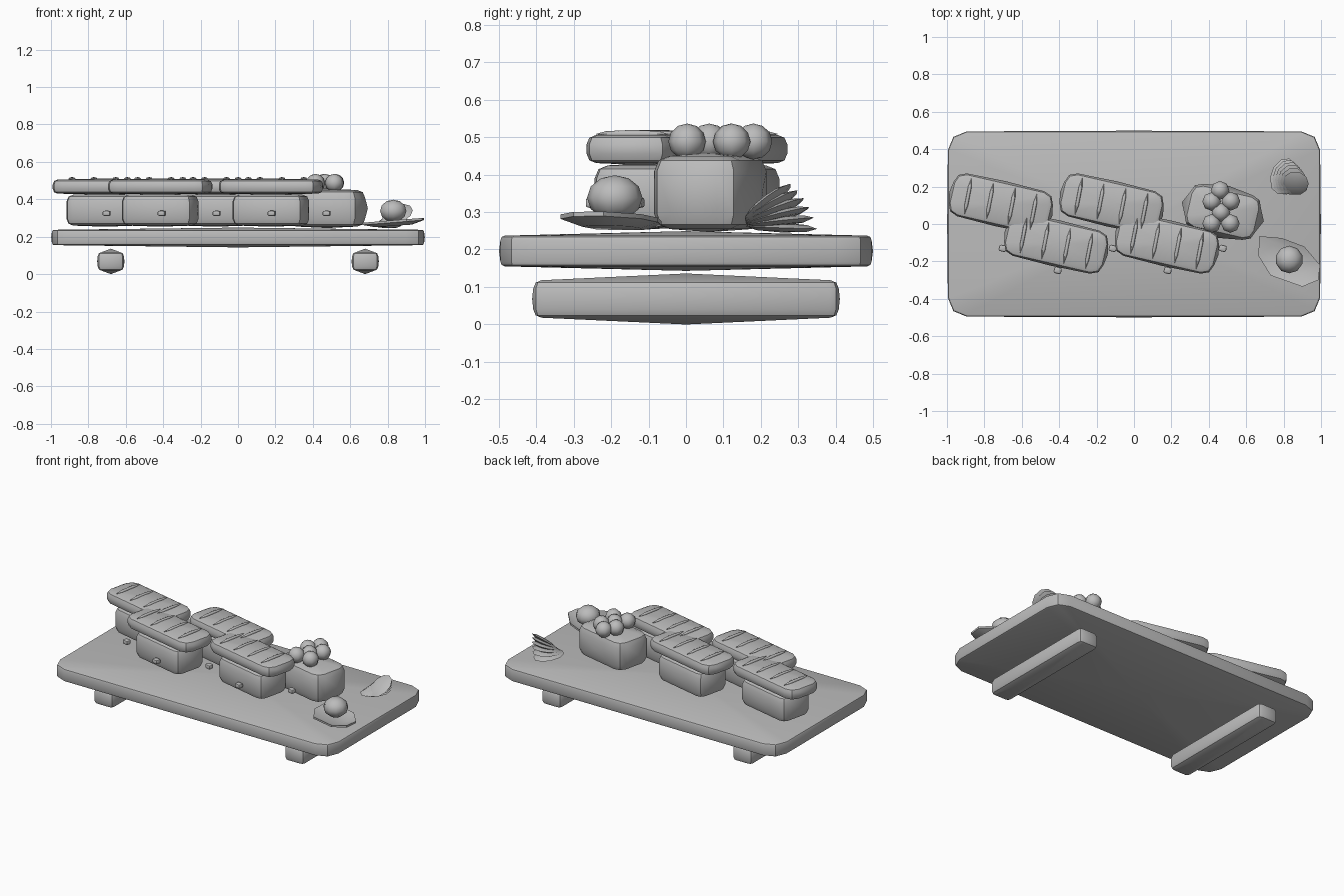
import bpy
import bmesh
from math import radians, cos, sin, pi
from mathutils import Matrix, Vector

if "Cube" in bpy.data.objects:
    bpy.data.objects.remove(bpy.data.objects["Cube"])

grey = bpy.data.materials.new("plain_grey")
grey.use_nodes = True
grey.diffuse_color = (0.5, 0.5, 0.5, 1)
grey.node_tree.nodes["Principled BSDF"].inputs["Base Color"].default_value = (0.5, 0.5, 0.5, 1)

TURN = radians(-13)


def finish(name, bm, matrix, smooth=40):
    bm.normal_update()
    mesh = bpy.data.meshes.new(name)
    bm.to_mesh(mesh)
    bm.free()
    mesh.materials.append(grey)
    mesh.shade_smooth()
    mesh.set_sharp_from_angle(angle=radians(smooth))
    obj = bpy.data.objects.new(name, mesh)
    obj.matrix_world = matrix
    bpy.context.scene.collection.objects.link(obj)
    return obj


def place(loc, turn=0.0):
    return Matrix.Translation(loc) @ Matrix.Rotation(turn, 4, "Z")


def puffed_box(name, size, loc, corner, edge, puff, turn=0.0):
    """Rounded box whose flat faces rise to a point; puff gives the rise per axis."""
    bm = bmesh.new()
    bmesh.ops.create_cube(bm, size=1, matrix=Matrix.Diagonal((*size, 1)))
    upright = [e for e in bm.edges if abs(e.verts[0].co.z - e.verts[1].co.z) > 1e-4]
    bmesh.ops.bevel(bm, geom=upright, offset=corner, segments=2, profile=0.5, affect="EDGES")
    bm.normal_update()
    rim = [e for e in bm.edges
           if abs(abs(e.link_faces[0].normal.z) - abs(e.link_faces[1].normal.z)) > 0.5]
    bmesh.ops.bevel(bm, geom=rim, offset=edge, segments=2, profile=0.5, affect="EDGES")
    bm.normal_update()
    for axis in range(3):
        flat = [f for f in bm.faces if abs(f.normal[axis]) > 0.999]
        bmesh.ops.poke(bm, faces=flat, offset=puff[axis])
        bm.normal_update()
    return finish(name, bm, place(loc, turn))


def ball(name, loc, radii, segments=8, rings=6, rotation=None):
    bm = bmesh.new()
    bmesh.ops.create_uvsphere(bm, u_segments=segments, v_segments=rings, radius=1)
    matrix = Matrix.Translation(loc) @ (rotation or Matrix()) @ Matrix.Diagonal((*radii, 1))
    bm.transform(matrix)
    return finish(name, bm, Matrix(), 60)


# Serving board and its two feet
puffed_box("board", (1.99, 0.99, 0.082), (0, 0, 0.196), 0.1, 0.012, (0.004, 0.004, 0.012))
for side, x in (("right", -0.68), ("left", 0.68)):
    puffed_box(side + "_foot", (0.14, 0.815, 0.1), (x, 0, 0.068), 0.025, 0.022,
               (0.003, 0.003, 0.018))

# Four topped rice blocks in a zigzag, each with a grilled slab
for i in range(4):
    x = -0.712 + 0.296 * i
    y = 0.108 if i % 2 == 0 else -0.103
    puffed_box(f"rice_block_{i + 1}", (0.39, 0.22, 0.165), (x, y, 0.342), 0.045, 0.035,
               (0.01, 0.01, 0.006), TURN)
    puffed_box(f"topping_slab_{i + 1}", (0.545, 0.235, 0.075), (x, y, 0.468), 0.06, 0.025,
               (0.01, 0.006, 0.006), TURN)
    for k in range(4):
        spot = place((x, y, 0), TURN) @ Vector((-0.18 + 0.12 * k, 0, 0.508))
        ball(f"grill_mark_{i + 1}_{k + 1}", spot, (0.011, 0.1, 0.011), 6, 4,
             Matrix.Rotation(TURN + radians(2), 4, "Z"))

# Taller rice block with a cluster of roe
puffed_box("tall_rice_block", (0.39, 0.245, 0.195), (0.475, 0.065, 0.352), 0.06, 0.04,
           (0.03, 0.02, 0.008), TURN)
for n, (x, y) in enumerate([(0.46, 0.18), (0.415, 0.12), (0.518, 0.122),
                            (0.465, 0.062), (0.415, 0.003), (0.515, 0.003)]):
    ball(f"roe_{n + 1}", (x, y, 0.488), (0.05, 0.05, 0.048))

# Small grains in front of the blocks
for i in range(5):
    y = -0.13 if i % 2 == 0 else -0.248
    puffed_box(f"grain_{i + 1}", (0.04, 0.034, 0.026), (-0.702 + 0.294 * i, y, 0.325),
               0.008, 0.006, (0.001, 0.001, 0.002), TURN)

# Shallow eight-sided leaf dish with a ball of paste
bm = bmesh.new()
outline = [(-0.16, 0.125), (-0.04, 0.115), (0.08, 0.07), (0.165, -0.03),
           (0.155, -0.11), (0.07, -0.145), (-0.1, -0.085), (-0.165, 0.02)]
layers = []
for lift in (0.0, 0.012):
    rim = [bm.verts.new((x, y, 0.018 + 0.08 * x + lift)) for x, y in outline]
    floor = [bm.verts.new((x * 0.6, y * 0.6, 0.04 * x + lift)) for x, y in outline]
    layers.append((rim, floor))
    bm.faces.new(floor)
for j in range(8):
    k = (j + 1) % 8
    for rim, floor in layers:
        bm.faces.new((rim[j], rim[k], floor[k], floor[j]))
    bm.faces.new((layers[0][0][j], layers[0][0][k], layers[1][0][k], layers[1][0][j]))
bmesh.ops.recalc_face_normals(bm, faces=bm.faces)
finish("leaf_dish", bm, place((0.83, -0.19, 0.258)))
ball("paste_ball", (0.83, -0.19, 0.338), (0.074, 0.074, 0.06), 10, 6)

# Fan of thin pickled slices, tipped up toward the back
for n in range(6):
    lift = radians(-2 + 8 * n)
    reach = 0.1 - 0.004 * n
    x = 0.8 + 0.013 * n
    loc = (x, 0.155 + reach * cos(lift), 0.262 + 0.003 * n + reach * sin(lift))
    spin = Matrix.Rotation(radians(-18), 4, "Z") @ Matrix.Rotation(lift, 4, "X")
    ball(f"pickle_slice_{n + 1}", loc, (0.07, reach, 0.013), 10, 4, spin)
